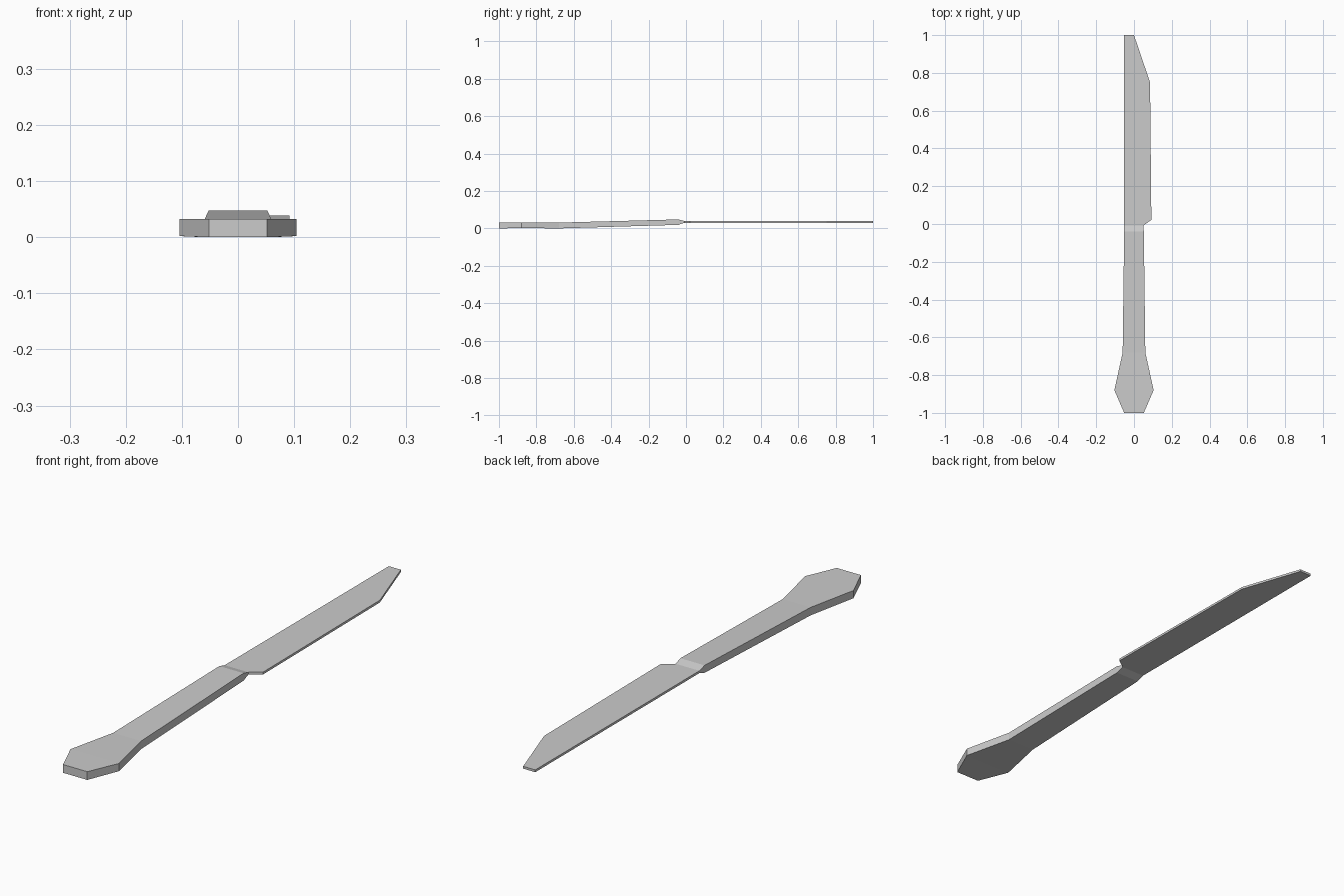
import bpy
import bmesh

cube = bpy.data.objects.get("Cube")
if cube:
    bpy.data.objects.remove(cube)

steel = bpy.data.materials.new("light_grey_steel")
steel.use_nodes = True
colour = (0.6, 0.6, 0.6, 1)
steel.diffuse_color = colour
steel.node_tree.nodes["Principled BSDF"].inputs["Base Color"].default_value = colour


def loft(name, sections, cap_first, cap_last):
    """Join rectangular sections (y, left x, right x, bottom z, top z)."""
    bm = bmesh.new()
    rings = [[bm.verts.new((x, y, z)) for x, z in ((x0, z0), (x1, z0), (x1, z1), (x0, z1))]
             for y, x0, x1, z0, z1 in sections]
    for a, b in zip(rings, rings[1:]):
        for i in range(4):
            j = (i + 1) % 4
            bm.faces.new((a[i], a[j], b[j], b[i]))
    if cap_first:
        bm.faces.new(rings[0][::-1])
    if cap_last:
        bm.faces.new(rings[-1])
    bmesh.ops.recalc_face_normals(bm, faces=bm.faces)
    mesh = bpy.data.meshes.new(name)
    bm.to_mesh(mesh)
    bm.free()
    mesh.materials.append(steel)
    bpy.context.collection.objects.link(bpy.data.objects.new(name, mesh))


# Shared section where the neck meets the blade
joint = (-0.008, -0.052, 0.05, 0.03, 0.039)

# Handle with flared butt, thin grip rising towards the neck
loft("handle", [
    (-1.0, -0.052, 0.052, 0.0, 0.032),
    (-0.88, -0.104, 0.104, 0.002, 0.032),
    (-0.68, -0.06, 0.06, 0.0, 0.031),
    (-0.04, -0.052, 0.052, 0.019, 0.048),
    joint,
], True, False)

# Flat blade with a straight spine and an angled tip
loft("blade", [
    joint,
    (0.022, -0.052, 0.092, 0.03, 0.039),
    (0.75, -0.052, 0.085, 0.03, 0.039),
    (1.0, -0.052, 0.0, 0.03, 0.039),
], False, True)
